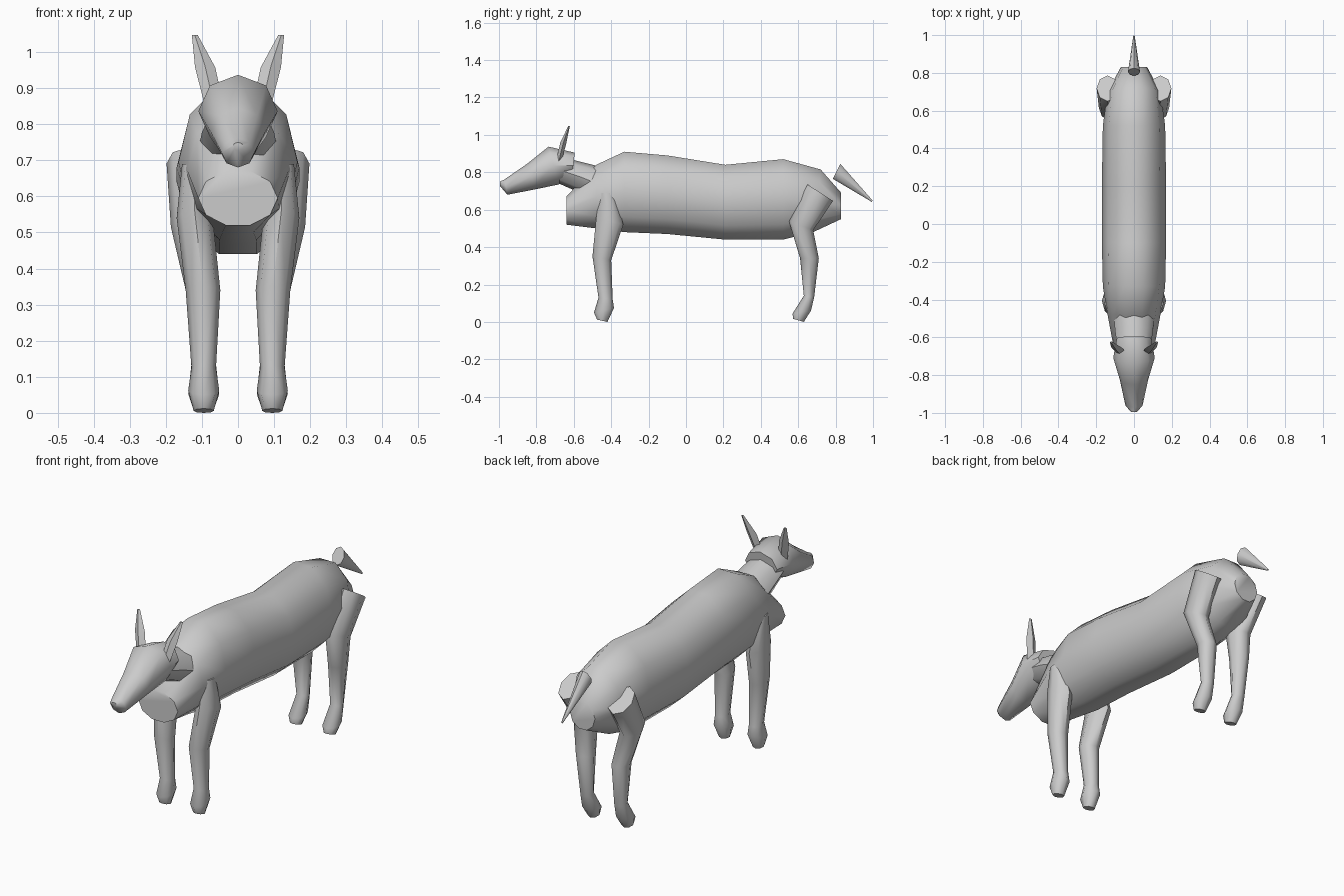
import bpy, bmesh, math
from mathutils import Vector


def loft(name, rings, sides, flat=False, mirror=False, angle=50):
    """Skin rings given as (y1, z1, y2, z2, centre x, half width); the two points are opposite rims."""
    bm = bmesh.new()
    off = math.pi / sides if flat else 0.0
    k = 1 / math.cos(off)
    loops = []
    for y1, z1, y2, z2, cx, hw in rings:
        a, b = Vector((cx, y1, z1)), Vector((cx, y2, z2))
        mid, half = (a + b) / 2, (a - b) / 2
        loop = []
        for i in range(sides):
            t = 2 * math.pi * i / sides + off
            loop.append(bm.verts.new(mid + half * (math.cos(t) * k) + Vector((hw * math.sin(t), 0, 0))))
        loops.append(loop)
    for p, q in zip(loops, loops[1:]):
        for i in range(sides):
            j = (i + 1) % sides
            bm.faces.new((p[i], p[j], q[j], q[i]))
    bm.faces.new(loops[0])
    bm.faces.new(loops[-1])
    bmesh.ops.recalc_face_normals(bm, faces=bm.faces)
    me = bpy.data.meshes.new(name)
    bm.to_mesh(me)
    bm.free()
    ob = bpy.data.objects.new(name, me)
    bpy.context.collection.objects.link(ob)
    bpy.ops.object.select_all(action='DESELECT')
    ob.select_set(True)
    bpy.context.view_layer.objects.active = ob
    bpy.ops.object.shade_smooth_by_angle(angle=math.radians(angle))
    if mirror:
        m = ob.modifiers.new("Mirror", 'MIRROR')
        m.use_clip = False
        m.use_mirror_merge = False
    return ob


# Trunk, chest to rump
loft("body", [
    (-0.64, 0.67, -0.64, 0.52, 0, 0.11),
    (-0.48, 0.84, -0.48, 0.50, 0, 0.14),
    (-0.33, 0.91, -0.33, 0.48, 0, 0.165),
    (-0.10, 0.89, -0.10, 0.47, 0, 0.17),
    (0.21, 0.84, 0.21, 0.44, 0, 0.17),
    (0.52, 0.87, 0.52, 0.44, 0, 0.165),
    (0.72, 0.815, 0.68, 0.48, 0, 0.14),
    (0.83, 0.69, 0.83, 0.55, 0, 0.07),
], 10, flat=True)

# Neck
loft("neck", [
    (-0.42, 0.82, -0.48, 0.64, 0, 0.11),
    (-0.54, 0.85, -0.60, 0.705, 0, 0.10),
    (-0.66, 0.88, -0.68, 0.74, 0, 0.085),
], 8)

# Head and muzzle
loft("head", [
    (-0.595, 0.905, -0.61, 0.77, 0, 0.09),
    (-0.735, 0.937, -0.68, 0.735, 0, 0.11),
    (-0.85, 0.845, -0.80, 0.71, 0, 0.075),
    (-0.97, 0.762, -0.955, 0.68, 0, 0.045),
    (-0.995, 0.75, -0.995, 0.727, 0, 0.015),
], 8)

# Ears
loft("ears", [
    (-0.695, 0.86, -0.665, 0.86, 0.068, 0.026),
    (-0.672, 0.96, -0.64, 0.955, 0.091, 0.028),
    (-0.629, 1.048, -0.621, 1.048, 0.12, 0.008),
], 4, mirror=True, angle=30)

# Tail
loft("tail", [
    (0.825, 0.845, 0.785, 0.765, 0, 0.032),
    (0.997, 0.65, 0.993, 0.642, 0, 0.004),
], 8)

# Legs
loft("front_legs", [
    (-0.46, 0.69, -0.38, 0.69, 0.125, 0.03),
    (-0.48, 0.56, -0.335, 0.52, 0.12, 0.05),
    (-0.50, 0.35, -0.40, 0.33, 0.097, 0.048),
    (-0.468, 0.13, -0.392, 0.12, 0.095, 0.034),
    (-0.492, 0.05, -0.385, 0.075, 0.095, 0.043),
    (-0.475, 0.012, -0.42, 0.0, 0.095, 0.028),
], 8, mirror=True)

loft("hind_legs", [
    (0.65, 0.735, 0.786, 0.647, 0.14, 0.058),
    (0.55, 0.54, 0.68, 0.49, 0.13, 0.056),
    (0.61, 0.34, 0.71, 0.34, 0.10, 0.045),
    (0.63, 0.14, 0.685, 0.13, 0.095, 0.034),
    (0.57, 0.045, 0.668, 0.06, 0.095, 0.043),
    (0.572, 0.017, 0.63, 0.0, 0.095, 0.028),
], 8, mirror=True)
